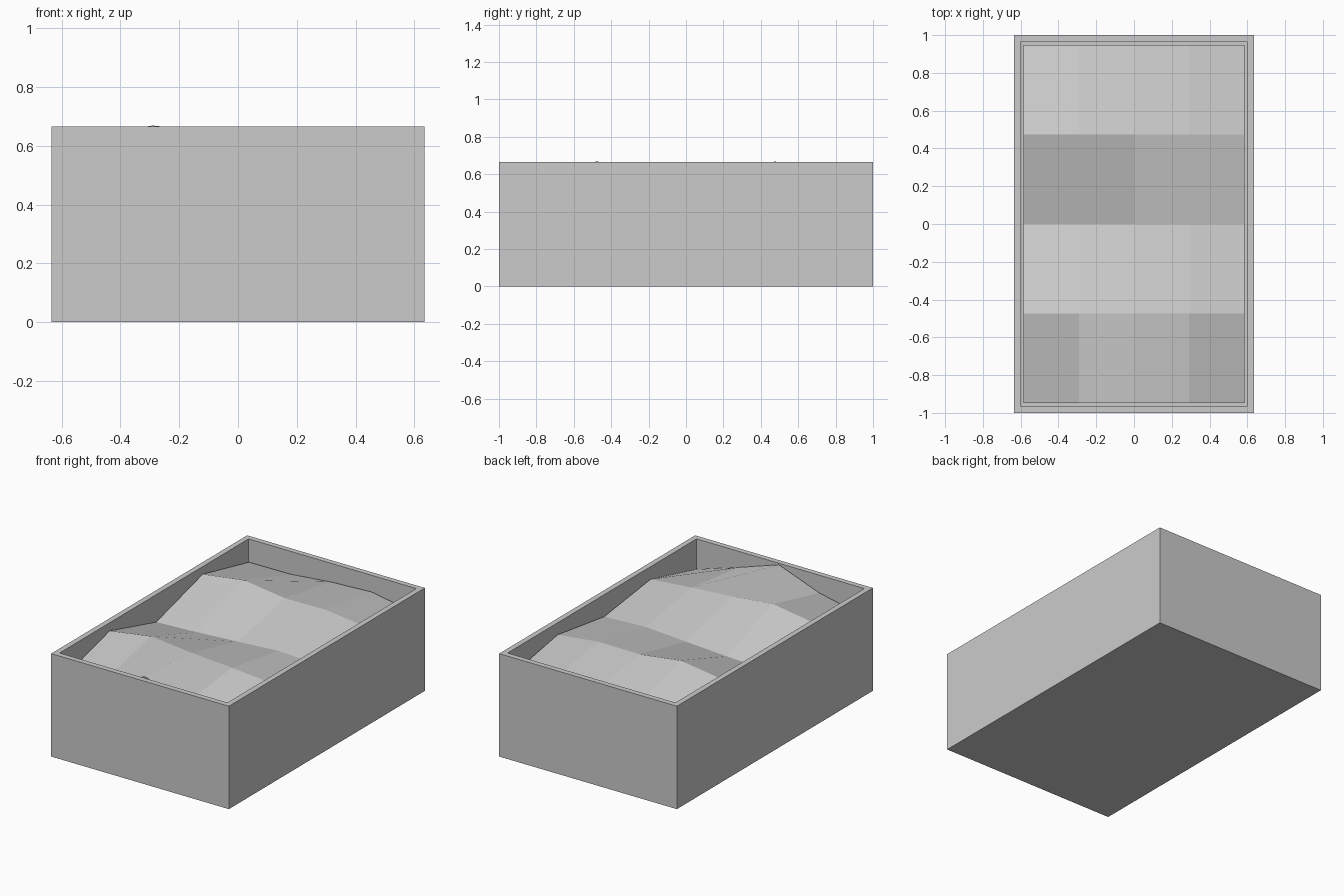
import bpy
import bmesh

old = bpy.data.objects.get("Cube")
if old:
    bpy.data.objects.remove(old, do_unlink=True)

HALF_X, HALF_Y, HEIGHT, WALL = 0.635, 1.0, 0.665, 0.05

grey = bpy.data.materials.new("light_grey")
grey.use_nodes = True
colour = (0.6, 0.6, 0.6, 1)
grey.diffuse_color = colour
grey.node_tree.nodes["Principled BSDF"].inputs["Base Color"].default_value = colour


def add_object(name, bm):
    mesh = bpy.data.meshes.new(name)
    bm.to_mesh(mesh)
    bm.free()
    mesh.materials.append(grey)
    obj = bpy.data.objects.new(name, mesh)
    bpy.context.collection.objects.link(obj)
    return obj


# Open box: inset the top of a block and push it down
bm = bmesh.new()
bmesh.ops.create_cube(bm, size=1)
for v in bm.verts:
    v.co.x *= 2 * HALF_X
    v.co.y *= 2 * HALF_Y
    v.co.z = (v.co.z + 0.5) * HEIGHT
bm.normal_update()
top = max(bm.faces, key=lambda f: f.calc_center_median().z)
bmesh.ops.inset_region(bm, faces=[top], thickness=WALL)
floor = bmesh.ops.extrude_discrete_faces(bm, faces=[top])["faces"][0]
for v in floor.verts:
    v.co.z = WALL
add_object("open_box", bm)

# Uneven filling: four by four cells, one row of heights per ridge or valley
columns = [-0.585, -0.29, 0, 0.29, 0.585]
rows = [
    (-0.948, [0.50, 0.56, 0.665, 0.57, 0.48]),
    (-0.475, [0.625, 0.669, 0.64, 0.62, 0.596]),
    (0.0, [0.50, 0.513, 0.53, 0.548, 0.535]),
    (0.475, [0.628, 0.668, 0.63, 0.633, 0.60]),
    (0.948, [0.525, 0.527, 0.554, 0.567, 0.517]),
]
bm = bmesh.new()
grid = [[bm.verts.new((x, y, z)) for x, z in zip(columns, heights)]
        for y, heights in rows]
for near, far in zip(grid, grid[1:]):
    for i in range(len(columns) - 1):
        bm.faces.new((near[i], near[i + 1], far[i + 1], far[i]))
add_object("uneven_filling", bm)
